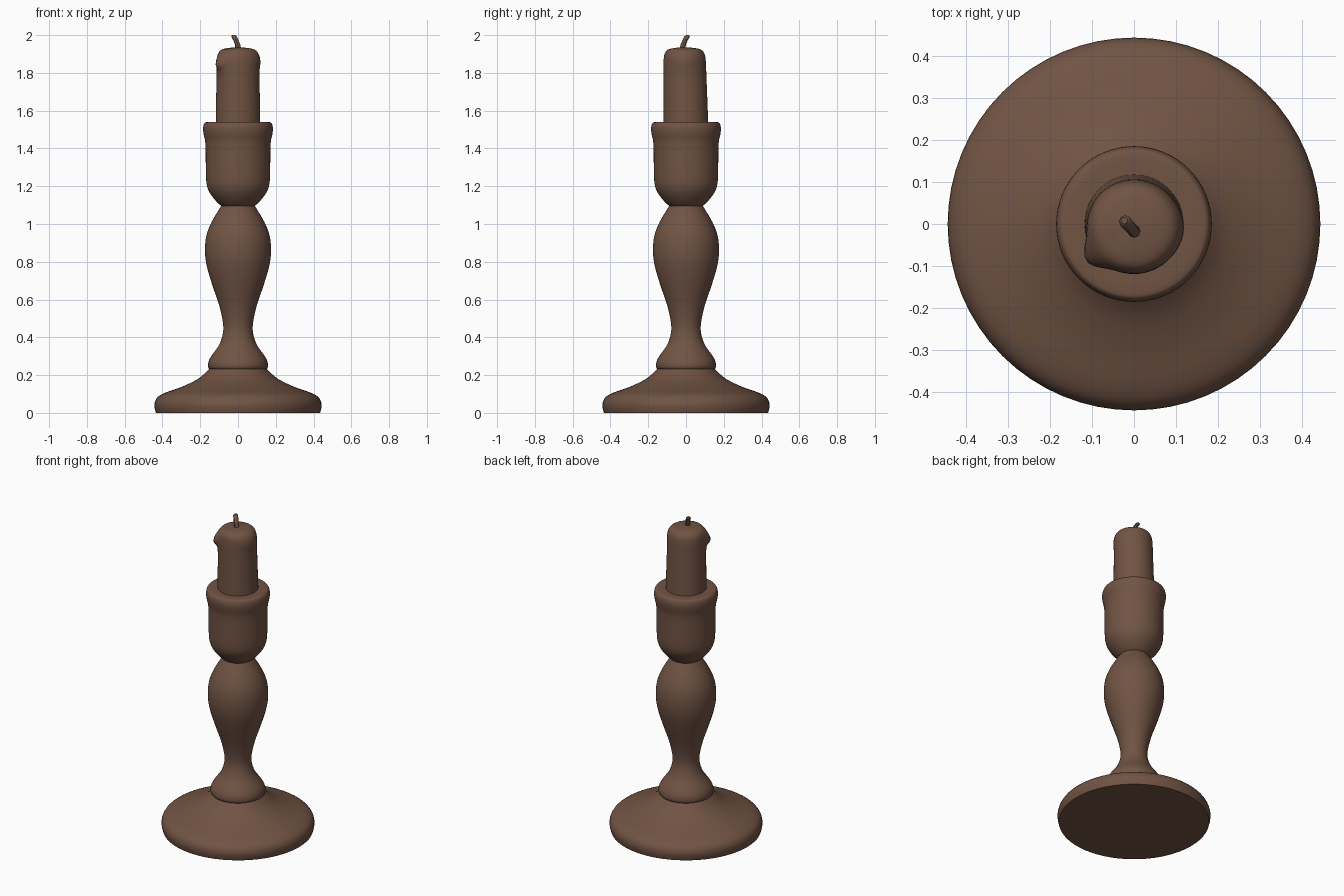
import bpy, bmesh, math
from mathutils import Vector

cube = bpy.data.objects.get("Cube")
if cube:
    bpy.data.objects.remove(cube)

brown = bpy.data.materials.new("dark brown")
brown.use_nodes = True
colour = (0.165, 0.088, 0.057, 1)
brown.diffuse_color = colour
bsdf = next(n for n in brown.node_tree.nodes if n.type == 'BSDF_PRINCIPLED')
bsdf.inputs["Base Color"].default_value = colour


def smooth_path(points, steps=3):
    """Catmull-Rom curve through the given points."""
    pts = [Vector(p) for p in points]
    pts = [pts[0]] + pts + [pts[-1]]
    out = []
    for a, b, c, d in zip(pts, pts[1:], pts[2:], pts[3:]):
        for i in range(steps):
            t = i / steps
            out.append(b + (c - a) * t / 2 + (a * 2 - b * 5 + c * 4 - d) * t * t / 2
                       + (b * 3 - a - c * 3 + d) * t ** 3 / 2)
    return out + [pts[-1]]


def loft(name, rings, angle=40):
    """Skin rings of points and cap both ends."""
    bm = bmesh.new()
    loops = [[bm.verts.new(p) for p in ring] for ring in rings]
    n = len(loops[0])
    for low, high in zip(loops, loops[1:]):
        for i in range(n):
            j = (i + 1) % n
            bm.faces.new((low[i], low[j], high[j], high[i]))
    bm.faces.new(loops[0][::-1])
    bm.faces.new(loops[-1])
    bmesh.ops.recalc_face_normals(bm, faces=bm.faces)
    mesh = bpy.data.meshes.new(name)
    bm.to_mesh(mesh)
    bm.free()
    mesh.materials.append(brown)
    obj = bpy.data.objects.new(name, mesh)
    bpy.context.collection.objects.link(obj)
    bpy.ops.object.select_all(action='DESELECT')
    bpy.context.view_layer.objects.active = obj
    obj.select_set(True)
    bpy.ops.object.shade_smooth_by_angle(angle=math.radians(angle))
    return obj


def ring(centre, radius, sides):
    return [Vector(centre) + Vector((radius * math.cos(a), radius * math.sin(a), 0))
            for a in (math.tau * i / sides for i in range(sides))]


def turned(name, profile, sides=64):
    return loft(name, [ring((0, 0, p.y), p.x, sides) for p in smooth_path(profile)])


# Wide domed foot
turned("foot", [(0.435, 0), (0.443, 0.04), (0.43, 0.078), (0.39, 0.105), (0.3, 0.137),
                (0.22, 0.175), (0.175, 0.21), (0.145, 0.24)])

# Turned baluster stem with its collar
turned("stem", [(0.14, 0.225), (0.158, 0.24), (0.155, 0.275), (0.135, 0.31), (0.1, 0.36),
                (0.08, 0.42), (0.08, 0.48), (0.1, 0.57), (0.137, 0.68), (0.166, 0.78),
                (0.175, 0.86), (0.167, 0.94), (0.14, 1.01), (0.105, 1.07), (0.08, 1.11)])

# Candle cup with a flared rim
turned("cup", [(0.07, 1.085), (0.1, 1.105), (0.14, 1.15), (0.164, 1.2), (0.17, 1.27),
               (0.172, 1.42), (0.181, 1.47), (0.185, 1.505), (0.178, 1.533),
               (0.16, 1.54), (0.1, 1.54)])

# Candle: leans slightly forward, with a wax lip melted over one front corner
candle_rings = []
for p in smooth_path([(0.118, 1.52), (0.116, 1.65), (0.113, 1.8), (0.112, 1.86),
                      (0.106, 1.9), (0.088, 1.923), (0.05, 1.932), (0.015, 1.935)]):
    loop = ring((0, -0.008 * (p.y - 1.52) / 0.4, p.y), p.x, 48)
    lip_height = math.exp(-((p.y - 1.865) / 0.04) ** 2)
    for v in loop:
        a = math.atan2(v.y, v.x)
        corner = math.exp(-((a + math.radians(142)) / 0.3) ** 2)
        right = math.exp(-((a + 0.1) / 0.6) ** 2)
        grow = 1 + lip_height * (0.24 * corner + 0.06 * right)
        v.x *= grow
        v.y *= grow
        v.z -= 0.02 * corner * lip_height
    candle_rings.append(loop)
loft("candle", candle_rings)

# Short bent wick
wick = [((0.003, -0.02, 1.915), 0.016), ((-0.002, -0.015, 1.95), 0.014),
        ((-0.012, -0.004, 1.975), 0.014), ((-0.021, 0.006, 1.992), 0.015),
        ((-0.023, 0.008, 2.0), 0.008)]
loft("wick", [ring(c, r, 8) for c, r in wick])
